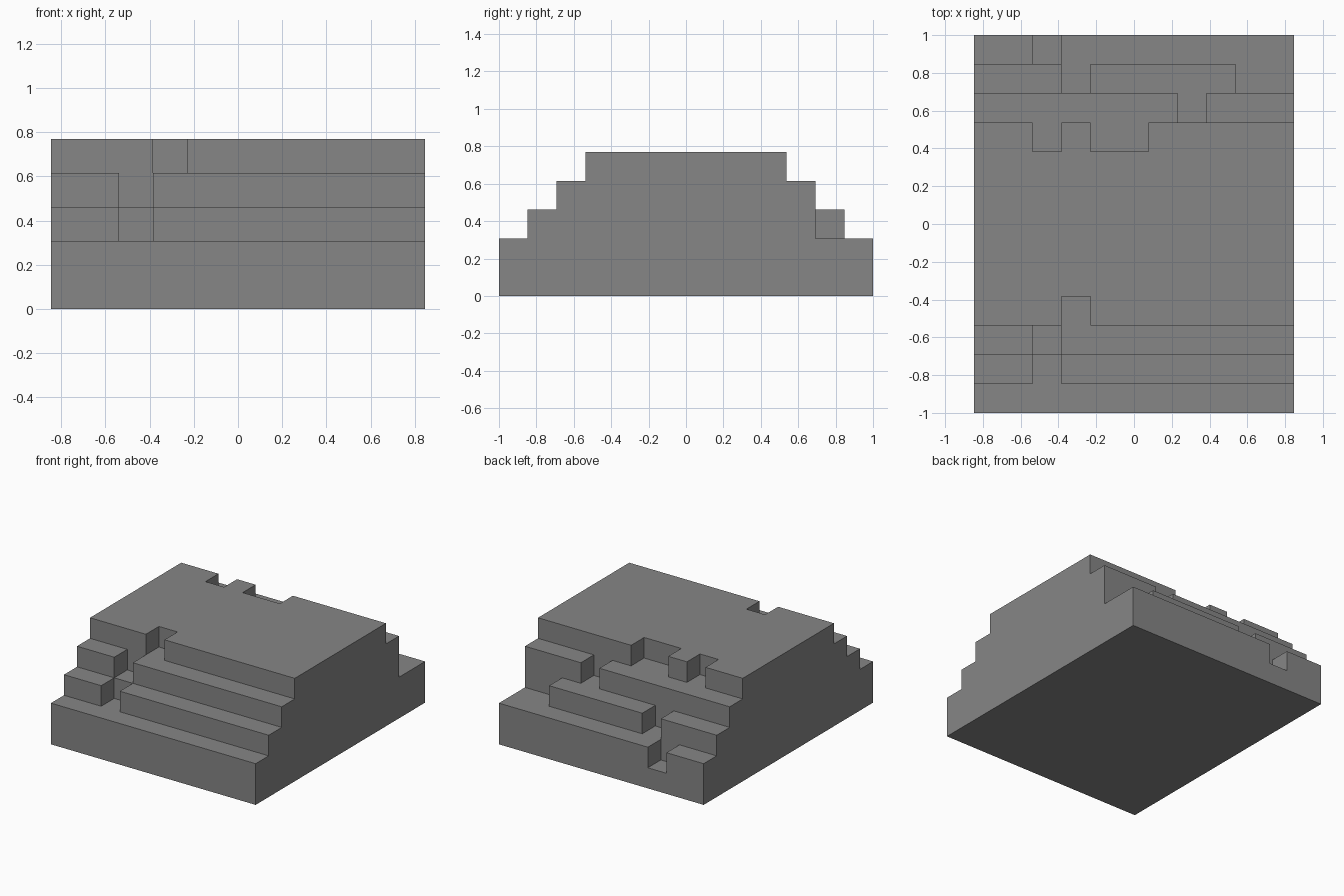
import bpy
import bmesh
import math

cube = bpy.data.objects.get("Cube")
if cube:
    bpy.data.objects.remove(cube, do_unlink=True)

UNIT = 2 / 13
COLS, ROWS = 11, 13

# Stepped side profile: height in blocks for each row, front to back
profile = [2, 3, 4] + [5] * 7 + [4, 3, 2]
heights = [[h] * COLS for h in profile]

# Missing blocks: row, first column, last column, remaining height
notches = [
    (1, 2, 2, 2), (2, 2, 2, 3), (3, 3, 3, 4),       # front steps
    (9, 2, 2, 4), (9, 4, 5, 4), (10, 7, 7, 3),      # upper back steps
    (11, 3, 3, 2), (11, 9, 10, 2), (12, 2, 2, 1),   # lower back steps
]
for row, first, last, height in notches:
    for col in range(first, last + 1):
        heights[row][col] = height


def height_at(col, row):
    inside = 0 <= col < COLS and 0 <= row < ROWS
    return heights[row][col] if inside else 0


bm = bmesh.new()


def quad(*corners):
    bm.faces.new([bm.verts.new(((x - COLS / 2) * UNIT, (y - ROWS / 2) * UNIT, z * UNIT))
                  for x, y, z in corners])


# Outer faces of the stacked blocks
for row in range(ROWS):
    for col in range(COLS):
        x, y, top = col, row, heights[row][col]
        ring = [(x, y), (x + 1, y), (x + 1, y + 1), (x, y + 1)]
        quad(*[(a, b, top) for a, b in ring])
        quad(*[(a, b, 0) for a, b in reversed(ring)])
        sides = [(0, -1), (1, 0), (0, 1), (-1, 0)]
        for i, (dx, dy) in enumerate(sides):
            p, q = ring[i], ring[(i + 1) % 4]
            for z in range(height_at(col + dx, row + dy), top):
                quad((*p, z), (*q, z), (*q, z + 1), (*p, z + 1))

# Weld the blocks and merge flat areas into single faces
bmesh.ops.remove_doubles(bm, verts=bm.verts, dist=0.001)
bmesh.ops.dissolve_limit(bm, angle_limit=math.radians(1),
                         verts=bm.verts, edges=bm.edges)

mesh = bpy.data.meshes.new("stepped_mound")
bm.to_mesh(mesh)
bm.free()

grey = bpy.data.materials.new("stone_grey")
grey.use_nodes = True
colour = (0.24, 0.24, 0.24, 1)
grey.diffuse_color = colour
grey.node_tree.nodes["Principled BSDF"].inputs["Base Color"].default_value = colour
mesh.materials.append(grey)

mound = bpy.data.objects.new("stepped_mound", mesh)
bpy.context.collection.objects.link(mound)
